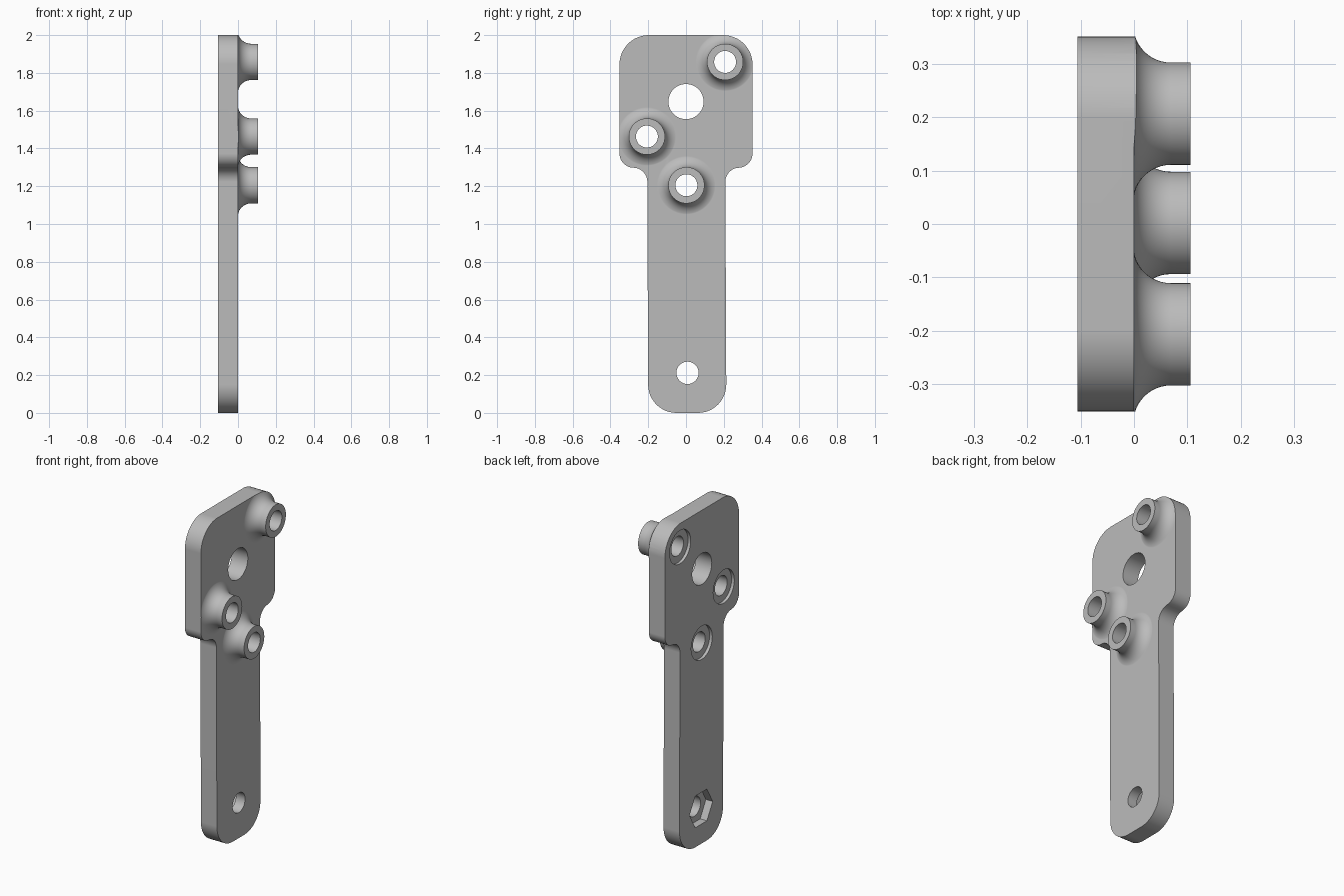
import bpy, bmesh, math
from mathutils import Vector

old = bpy.data.objects.get("Cube")
if old:
    bpy.data.objects.remove(old, do_unlink=True)

BACK, TOP = -0.106, 0.106          # back of the plate, tips of the bosses
BOSSES = [(0.207, 1.858), (-0.207, 1.463), (0.002, 1.205)]

grey = bpy.data.materials.new("light_grey")
grey.use_nodes = True
color = (0.5, 0.5, 0.5, 1)
grey.diffuse_color = color
grey.node_tree.nodes["Principled BSDF"].inputs["Base Color"].default_value = color


def make_object(name, bm):
    bmesh.ops.recalc_face_normals(bm, faces=bm.faces)
    mesh = bpy.data.meshes.new(name)
    bm.to_mesh(mesh)
    bm.free()
    mesh.materials.append(grey)
    obj = bpy.data.objects.new(name, mesh)
    bpy.context.collection.objects.link(obj)
    return obj


def rounded(corners, steps=12):
    """Outline in (y, z) from corners given as (y, z, radius)."""
    pts = []
    for i, (y, z, r) in enumerate(corners):
        p = Vector((y, z))
        a = (Vector(corners[i - 1][:2]) - p).normalized()
        b = (Vector(corners[(i + 1) % len(corners)][:2]) - p).normalized()
        half = a.angle(b) / 2
        center = p + (a + b).normalized() * (r / math.sin(half))
        start = p + a * (r / math.tan(half)) - center
        end = p + b * (r / math.tan(half)) - center
        sweep = start.angle(end)
        for k in range(steps + 1):
            t = k / steps
            pts.append(center + (start * math.sin((1 - t) * sweep)
                                 + end * math.sin(t * sweep)) / math.sin(sweep))
    return pts


def slab(name, pts, x0, x1):
    bm = bmesh.new()
    face = bm.faces.new([bm.verts.new((x0, y, z)) for y, z in pts])
    out = bmesh.ops.extrude_face_region(bm, geom=[face])
    verts = [v for v in out["geom"] if isinstance(v, bmesh.types.BMVert)]
    bmesh.ops.translate(bm, verts=verts, vec=(x1 - x0, 0, 0))
    return make_object(name, bm)


def lathe(name, profile, y, z, sides=64):
    """Solid turned about the x direction from (x, radius) pairs."""
    bm = bmesh.new()
    rings = []
    for x, r in profile:
        angles = [math.tau * k / sides for k in range(sides)]
        rings.append([bm.verts.new((x, y + r * math.cos(a), z + r * math.sin(a)))
                      for a in angles])
    for lo, hi in zip(rings, rings[1:]):
        for k in range(sides):
            n = (k + 1) % sides
            bm.faces.new((lo[k], lo[n], hi[n], hi[k]))
    bm.faces.new(rings[0])
    bm.faces.new(rings[-1])
    return make_object(name, bm)


def cut(target, tool):
    mod = target.modifiers.new("cut", "BOOLEAN")
    mod.operation = "DIFFERENCE"
    mod.solver = "EXACT"
    mod.object = tool
    bpy.context.view_layer.objects.active = target
    bpy.ops.object.modifier_apply(modifier=mod.name)
    bpy.data.objects.remove(tool, do_unlink=True)


def drill(target, y, z, radius, x0=-0.3, x1=0.3, sides=64):
    cut(target, lathe("drill", [(x0, radius), (x1, radius)], y, z, sides))


# Bracket blank: wide head with a narrower arm below
outline = rounded([
    (-0.352, 2.0, 0.155), (0.352, 2.0, 0.155),
    (0.352, 1.298, 0.075), (0.208, 1.298, 0.075),
    (0.214, 0.0, 0.15), (-0.2, 0.0, 0.15),
    (-0.205, 1.298, 0.075), (-0.352, 1.298, 0.075)])
bracket = slab("mounting_bracket", outline, BACK, TOP)

# Mould holding the flared bosses, used to clear the front of the plate
mould = slab("boss_mould", [(-1, -1), (1, -1), (1, 3), (-1, 3)], 0, 0.3)
flare = 0.07
boss = [(-0.05, 0.166)]
for k in range(13):
    a = math.pi / 2 * k / 12
    boss.append((0.069 - flare * math.cos(a), 0.166 - flare * math.sin(a)))
boss.append((0.2, 0.096))
for y, z in BOSSES:
    cut(mould, lathe("boss", boss, y, z))
cut(bracket, mould)

# Bolt holes with shallow counterbores on the back
for y, z in BOSSES:
    drill(bracket, y, z, 0.058)
    drill(bracket, y, z, 0.1, x1=BACK + 0.018)

# Large centre hole, arm hole and its hexagonal nut pocket
drill(bracket, 0, 1.648, 0.093)
drill(bracket, 0.008, 0.212, 0.059)
drill(bracket, 0.008, 0.212, 0.11, x1=BACK + 0.045, sides=6)

# Smooth curved walls, crisp rims
bpy.ops.object.select_all(action="DESELECT")
bracket.select_set(True)
bpy.context.view_layer.objects.active = bracket
bpy.ops.object.shade_smooth_by_angle(angle=math.radians(30))
weighted = bracket.modifiers.new("even_shading", "WEIGHTED_NORMAL")
weighted.keep_sharp = True
